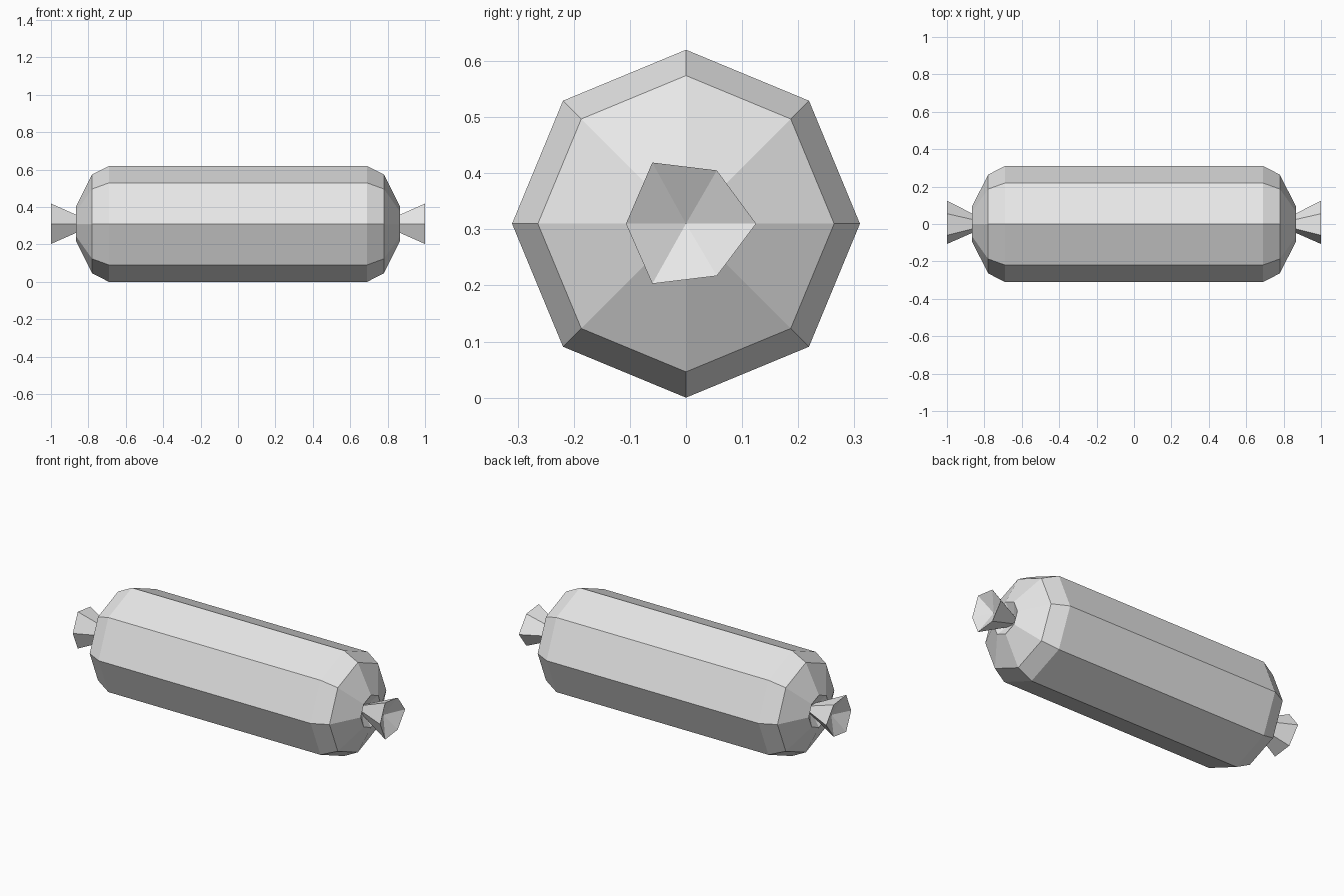
import bpy
import bmesh
from math import cos, sin, tau

cube = bpy.data.objects.get("Cube")
if cube:
    bpy.data.objects.remove(cube, do_unlink=True)

CENTRE_Z = 0.31

grey = bpy.data.materials.new("light_grey")
grey.use_nodes = True
grey.diffuse_color = (0.8, 0.8, 0.8, 1)
grey.node_tree.nodes["Principled BSDF"].inputs["Base Color"].default_value = (0.8, 0.8, 0.8, 1)


def loft(name, rings):
    """Join rings of points with flat faces; a one-point ring makes a fan."""
    bm = bmesh.new()
    loops = [[bm.verts.new(p) for p in ring] for ring in rings]
    for a, b in zip(loops, loops[1:]):
        n = max(len(a), len(b))
        for i in range(n):
            j = (i + 1) % n
            quad = [a[i % len(a)], a[j % len(a)], b[j % len(b)], b[i % len(b)]]
            bm.faces.new(list(dict.fromkeys(quad)))
    bmesh.ops.recalc_face_normals(bm, faces=bm.faces)
    mesh = bpy.data.meshes.new(name)
    bm.to_mesh(mesh)
    bm.free()
    mesh.materials.append(grey)
    obj = bpy.data.objects.new(name, mesh)
    bpy.context.collection.objects.link(obj)
    return obj


def octagon(x, r):
    return [(x, r * cos(tau * i / 8), CENTRE_Z + r * sin(tau * i / 8)) for i in range(8)]


# Body: eight-sided casing with rounded ends that dimple in at the knots
half = [(0.69, 0.31), (0.78, 0.264), (0.865, 0.095), (0.825, 0.03)]
profile = [(-x, r) for x, r in reversed(half)] + half
body_rings = [octagon(x, r) for x, r in profile]
loft("casing", [[(-0.825, 0, CENTRE_Z)]] + body_rings + [[(0.825, 0, CENTRE_Z)]])

# Twisted ends: flared, slightly uneven six-sided cones with hollow tips
rim = [(0.125, 0), (0.055, 0.095), (-0.06, 0.109),
       (-0.107, 0), (-0.06, -0.107), (0.055, -0.093)]
for side, name in ((1, "left_twist"), (-1, "right_twist")):
    def flare(x, scale):
        return [(side * x, y * scale, CENTRE_Z + z * scale) for y, z in rim]
    loft(name, [flare(0.82, 0.26), flare(1.0, 1), [(side * 0.945, 0, CENTRE_Z)]])
